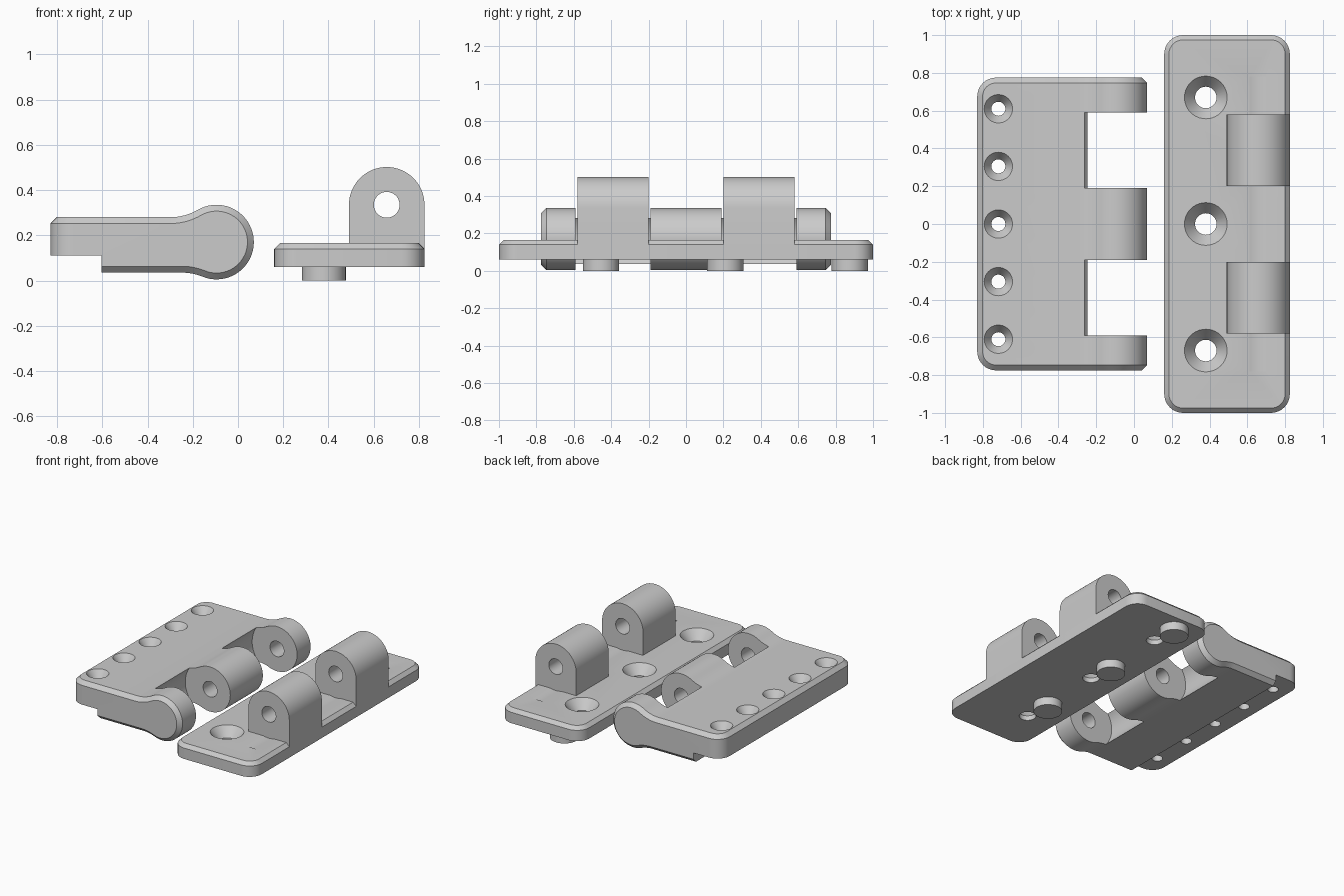
import bpy, bmesh, math
from mathutils import Vector

if "Cube" in bpy.data.objects:
    bpy.data.objects.remove(bpy.data.objects["Cube"])

metal = bpy.data.materials.new("plain grey metal")
metal.use_nodes = True
metal.diffuse_color = (0.6, 0.6, 0.6, 1)
metal.node_tree.nodes["Principled BSDF"].inputs["Base Color"].default_value = (0.6, 0.6, 0.6, 1)


def finish(bm, name):
    bmesh.ops.recalc_face_normals(bm, faces=bm.faces[:])
    mesh = bpy.data.meshes.new(name)
    bm.to_mesh(mesh)
    bm.free()
    mesh.materials.append(metal)
    obj = bpy.data.objects.new(name, mesh)
    bpy.context.collection.objects.link(obj)
    return obj


def arc(cx, cz, r, start, end, n):
    steps = [start + (end - start) * i / n for i in range(n + 1)]
    return [(cx + r * math.cos(a), cz + r * math.sin(a)) for a in steps]


def circle(cx, cz, r, n=64):
    return arc(cx, cz, r, 0, 2 * math.pi, n)[:-1]


def prism(bm, points, y0, y1):
    """Extrude an xz outline along y."""
    face = bm.faces.new([bm.verts.new((x, y0, z)) for x, z in points])
    new = bmesh.ops.extrude_face_region(bm, geom=[face])["geom"]
    verts = [v for v in new if isinstance(v, bmesh.types.BMVert)]
    bmesh.ops.translate(bm, verts=verts, vec=(0, y1 - y0, 0))


def lathe(bm, x, y, profile, n=40):
    """Closed turned solid from (radius, z) rings."""
    rings = [[bm.verts.new((px, py, z)) for px, py in circle(x, y, r, n)]
             for r, z in profile]
    for low, high in zip(rings, rings[1:]):
        for i in range(n):
            j = (i + 1) % n
            bm.faces.new((low[i], low[j], high[j], high[i]))
    bm.faces.new(rings[0][::-1])
    bm.faces.new(rings[-1])


def cut(obj, bm):
    cutter = finish(bm, "cutter")
    cutter.hide_render = True
    mod = obj.modifiers.new("cut", "BOOLEAN")
    mod.operation, mod.solver, mod.object = "DIFFERENCE", "EXACT", cutter
    bpy.context.view_layer.objects.active = obj
    bpy.ops.object.modifier_apply(modifier=mod.name)
    bpy.data.objects.remove(cutter)


def bevel(bm, edges, offset, segments=1):
    bmesh.ops.bevel(bm, geom=edges, offset=offset, offset_type="OFFSET",
                    segments=segments, profile=0.5, affect="EDGES", clamp_overlap=False)
    bm.normal_update()


def near(e, axis, value):
    return all(abs(v.co[axis] - value) < 0.001 for v in e.verts)


def vertical(e):
    return abs((e.verts[0].co - e.verts[1].co).normalized().z) > 0.999


# Hinge leaf with three knuckles: outline with blended barrel
LEFT, STEP, TOP, FLANGE, BASE = -0.83, -0.605, 0.28, 0.11, 0.035
CX, CZ, R, BLEND, END = -0.095, 0.17, 0.165, 0.245, 0.775


def blend_centre(z, side):
    h = z + side * BLEND - CZ
    return CX - math.sqrt((R + BLEND) ** 2 - h * h), z + side * BLEND


ux, uz = blend_centre(TOP, 1)
lx, lz = blend_centre(BASE, -1)
ua = math.atan2(uz - CZ, ux - CX)
la = math.atan2(lz - CZ, lx - CX)
outline = [(LEFT, FLANGE), (LEFT, TOP)]
outline += arc(ux, uz, BLEND, -math.pi / 2, ua - math.pi, 8)
outline += arc(CX, CZ, R, ua, la, 40)[1:-1]
outline += arc(lx, lz, BLEND, la + math.pi, math.pi / 2, 8)
outline += [(STEP, BASE), (STEP, FLANGE)]

bm = bmesh.new()
prism(bm, outline, -END, END)
bmesh.ops.recalc_face_normals(bm, faces=bm.faces[:])
bevel(bm, [e for e in bm.edges if near(e, 0, LEFT) and vertical(e)], 0.1, 8)
rim = []
for e in bm.edges:
    mid = (e.verts[0].co + e.verts[1].co) / 2
    on_cap = any(abs(f.normal.y) > 0.999 for f in e.link_faces)
    on_corner = near(e, 2, TOP) and mid.x < -0.73
    if on_corner or (on_cap and (mid.z > 0.27 or mid.z < 0.04 or mid.x > -0.4)):
        rim.append(e)
bevel(bm, rim, 0.028)
leaf = finish(bm, "knuckle_leaf")

# Gaps between knuckles
bm = bmesh.new()
for y0, y1 in ((-0.59, -0.19), (0.19, 0.59)):
    prism(bm, circle(CX, CZ, 0.2025, 96), y0, y1)
cut(leaf, bm)

# Blind pin bore
bm = bmesh.new()
prism(bm, circle(CX, CZ, 0.057, 40), -0.72, 0.72)
cut(leaf, bm)

# Five countersunk screw holes
bm = bmesh.new()
for i in range(-2, 3):
    lathe(bm, -0.718, i * 0.305, [(0.037, 0), (0.037, 0.225), (0.075, TOP), (0.075, 0.4)])
cut(leaf, bm)

# Base plate with rounded corners and chamfered top
PX, LUG_Z, PTOP, PLOW = 0.4925, 0.335, 0.165, 0.06
bm = bmesh.new()
bmesh.ops.create_cube(bm, size=1)
for v in bm.verts:
    v.co = Vector((PX + v.co.x * 0.665, v.co.y * 2, PTOP if v.co.z > 0 else PLOW))
bevel(bm, [e for e in bm.edges if vertical(e)], 0.1, 8)
bevel(bm, [e for e in bm.edges if near(e, 2, PTOP)], 0.025)
plate = finish(bm, "base_plate")

# Large countersunk holes and shallow clearance grooves
LUG_X, LUG_R = 0.658, 0.167
bm = bmesh.new()
for y in (-0.67, 0, 0.67):
    lathe(bm, 0.38, y, [(0.057, 0), (0.057, 0.095), (0.113, PTOP), (0.113, 0.3)])
for y0, y1 in ((-0.78, -0.58), (-0.2, 0.2), (0.58, 0.78)):
    prism(bm, circle(LUG_X, LUG_Z, 0.176, 96), y0, y1)
cut(plate, bm)

# Two upright lugs with pin bores
lugs = []
for name, y0, y1 in (("front_lug", -0.58, -0.2), ("back_lug", 0.2, 0.58)):
    bm = bmesh.new()
    shape = [(LUG_X + LUG_R, PLOW + 0.01)] + arc(LUG_X, LUG_Z, LUG_R, 0, math.pi, 32)
    prism(bm, shape + [(LUG_X - LUG_R, PLOW + 0.01)], y0, y1)
    lug = finish(bm, name)
    bm = bmesh.new()
    prism(bm, circle(LUG_X, LUG_Z, 0.057, 40), y0 - 0.1, y1 + 0.1)
    cut(lug, bm)
    lugs.append(lug)

# Locating pegs under the plate
pegs = []
for i, name in enumerate(("front_peg", "middle_peg", "back_peg")):
    bm = bmesh.new()
    lathe(bm, 0.38, (i - 1) * 0.665 + 0.21, [(0.097, 0), (0.097, PLOW + 0.01)])
    pegs.append(finish(bm, name))

# Smooth the curves, keep the corners crisp
for obj in [leaf, plate] + lugs + pegs:
    bpy.ops.object.select_all(action="DESELECT")
    obj.select_set(True)
    bpy.context.view_layer.objects.active = obj
    bpy.ops.object.shade_smooth_by_angle(angle=math.radians(30))
